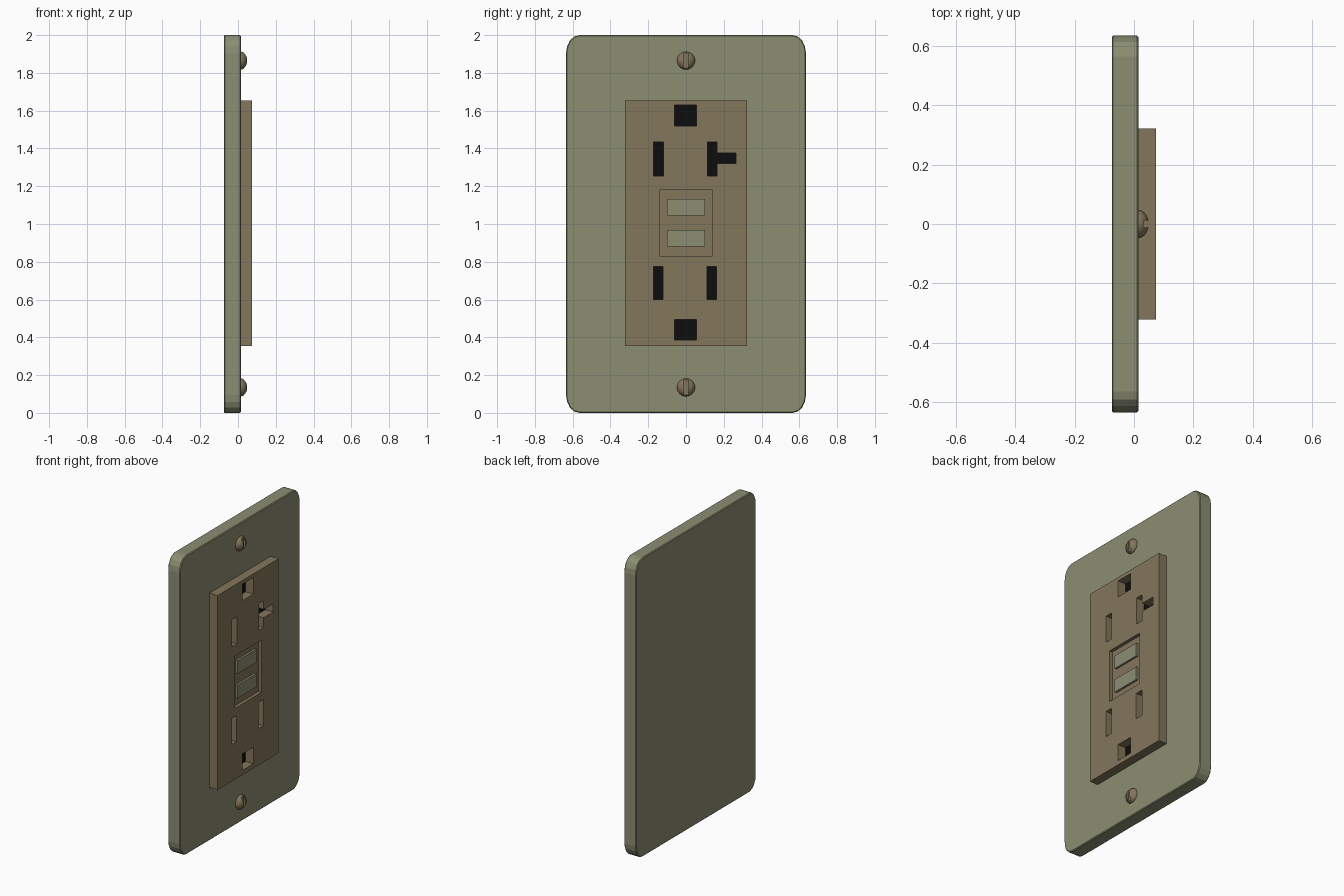
import bpy, bmesh, math
from mathutils import Matrix

if "Cube" in bpy.data.objects:
    bpy.data.objects.remove(bpy.data.objects["Cube"])


def material(name, rgb):
    m = bpy.data.materials.new(name)
    m.diffuse_color = (*rgb, 1)
    m.use_nodes = True
    m.node_tree.nodes["Principled BSDF"].inputs["Base Color"].default_value = m.diffuse_color
    return m


GREEN = material("plate_green", (0.26, 0.27, 0.17))
TAN = material("face_tan", (0.23, 0.18, 0.105))
BLACK = material("slot_black", (0.004, 0.004, 0.004))


def finish(name, bm, mat):
    bmesh.ops.recalc_face_normals(bm, faces=bm.faces)
    me = bpy.data.meshes.new(name)
    bm.to_mesh(me)
    bm.free()
    ob = bpy.data.objects.new(name, me)
    bpy.context.collection.objects.link(ob)
    if mat:
        me.materials.append(mat)
    return ob


def prisms(name, profiles, x0, x1, mat=None):
    """Extrude closed (y, z) outlines along x from x0 to x1."""
    bm = bmesh.new()
    for pts in profiles:
        face = bm.faces.new([bm.verts.new((x0, y, z)) for y, z in pts])
        ext = bmesh.ops.extrude_face_region(bm, geom=[face])["geom"]
        verts = [v for v in ext if isinstance(v, bmesh.types.BMVert)]
        bmesh.ops.translate(bm, verts=verts, vec=(x1 - x0, 0, 0))
    return finish(name, bm, mat)


def rect(y0, y1, z0, z1):
    return [(y0, z0), (y1, z0), (y1, z1), (y0, z1)]


def apply(ob, mod):
    bpy.ops.object.select_all(action="DESELECT")
    bpy.context.view_layer.objects.active = ob
    ob.select_set(True)
    bpy.ops.object.modifier_apply(modifier=mod.name)


def cut(ob, cutter):
    mod = ob.modifiers.new("cut", "BOOLEAN")
    mod.operation = "DIFFERENCE"
    mod.solver = "EXACT"
    mod.object = cutter
    apply(ob, mod)
    bpy.data.objects.remove(cutter)


# Wall plate with rounded corners and slightly eased edges
outline = []
RY, RZ, SEG = 0.07, 0.095, 4
for k, (sy, sz) in enumerate([(1, 1), (-1, 1), (-1, -1), (1, -1)]):
    for i in range(SEG + 1):
        a = math.pi / 2 * (k + i / SEG)
        outline.append((sy * (0.635 - RY) + RY * math.cos(a),
                        1 + sz * (1 - RZ) + RZ * math.sin(a)))
plate = prisms("wall_plate", [outline], -0.075, 0.015, GREEN)
bev = plate.modifiers.new("eased_edges", "BEVEL")
bev.width = 0.005
bev.segments = 1
bev.limit_method = "ANGLE"
bev.angle_limit = math.radians(40)
apply(plate, bev)

# Slot outlines: ground holes, blades and the T-shaped blade
slots = [
    rect(-0.06, 0.055, 1.52, 1.63),
    rect(-0.06, 0.055, 0.385, 0.495),
    rect(-0.172, -0.12, 1.255, 1.435),
    rect(-0.172, -0.122, 0.60, 0.775),
    rect(0.11, 0.162, 0.60, 0.775),
    [(0.113, 1.255), (0.165, 1.255), (0.165, 1.32), (0.265, 1.32),
     (0.265, 1.375), (0.165, 1.375), (0.165, 1.435), (0.113, 1.435)],
]

# Outlet face with slots and button recess cut in
face = prisms("outlet_face", [rect(-0.322, 0.322, 0.355, 1.655)], 0.01, 0.075, TAN)
cut(face, prisms("slot_cutter", slots, -0.02, 0.1))
cut(face, prisms("recess_cutter", [rect(-0.14, 0.14, 0.83, 1.18)], 0.053, 0.1))

# Dark slot floors, just proud of the plate
prisms("slot_floors", slots, 0.012, 0.0165, BLACK)

# Test and reset buttons
for name, z in (("lower_button", 0.924), ("upper_button", 1.088)):
    prisms(name, [rect(-0.1, 0.1, z - 0.044, z + 0.044)], 0.05, 0.067, GREEN)

# Slotted dome-head screws
for name, z in (("lower_screw", 0.135), ("upper_screw", 1.865)):
    bm = bmesh.new()
    bmesh.ops.create_uvsphere(
        bm, u_segments=24, v_segments=16, radius=1,
        matrix=Matrix.Translation((0.012, 0, z))
        @ Matrix.Diagonal((0.038, 0.048, 0.048, 1))
        @ Matrix.Rotation(math.pi / 2, 4, "Y"))
    screw = finish(name, bm, TAN)
    cut(screw, prisms("screw_cutter", [rect(-0.012, 0.012, z - 0.1, z + 0.1)], 0.032, 0.1))
    bpy.ops.object.shade_smooth_by_angle(angle=math.radians(35))
